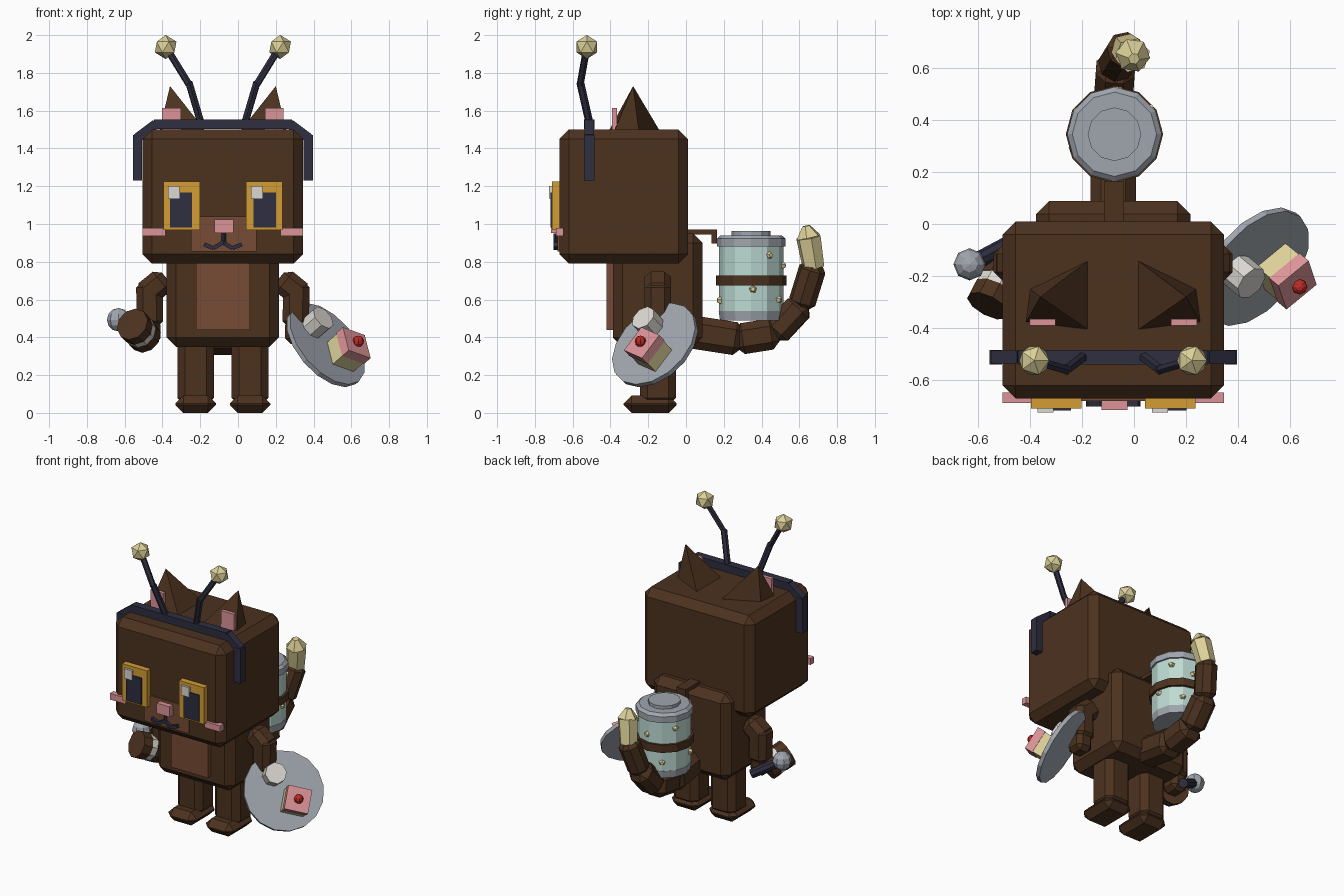
import bpy, bmesh, math
from mathutils import Vector, Matrix

if "Cube" in bpy.data.objects:
    bpy.data.objects.remove(bpy.data.objects["Cube"])


def material(name, r, g, b):
    m = bpy.data.materials.new(name)
    lin = [((c / 255 + 0.055) / 1.055) ** 2.4 for c in (r, g, b)]
    m.diffuse_color = (*lin, 1)
    m.use_nodes = True
    m.node_tree.nodes["Principled BSDF"].inputs["Base Color"].default_value = m.diffuse_color
    return m


BROWN = material("dark brown", 76, 50, 31)
TAN = material("light brown", 118, 76, 53)
NAVY = material("navy", 46, 46, 64)
AMBER = material("amber", 212, 158, 52)
PINK = material("pink", 220, 148, 152)
WHITE = material("off white", 220, 216, 210)
GREY = material("grey", 160, 166, 174)
GLASS = material("pale teal", 190, 219, 211)
CREAM = material("pale yellow", 220, 208, 152)
RED = material("red", 190, 42, 36)
C = -0.08  # mirror plane of the character
SIDES = (("left", -1), ("right", 1))


def finish(name, bm, mat, matrix=None):
    if matrix:
        bm.transform(matrix)
    bmesh.ops.recalc_face_normals(bm, faces=bm.faces[:])
    me = bpy.data.meshes.new(name)
    bm.to_mesh(me)
    bm.free()
    me.materials.append(mat)
    ob = bpy.data.objects.new(name, me)
    bpy.context.collection.objects.link(ob)
    return ob


def block(name, centre, size, mat, bevel=0, frame=None):
    bm = bmesh.new()
    bmesh.ops.create_cube(bm, size=1, matrix=Matrix.Diagonal((*size, 1)))
    if bevel:
        bmesh.ops.bevel(bm, geom=bm.edges[:], offset=bevel, segments=1,
                        profile=0.5, affect='EDGES')
    return finish(name, bm, mat, Matrix.Translation(centre) @ (frame or Matrix()))


def along(p, q):
    p, q = Vector(p), Vector(q)
    return (p + q) / 2, (q - p).length, (q - p).to_track_quat('Z', 'Y').to_matrix().to_4x4()


def link(name, p, q, w, mat, bevel=0, d=None):
    mid, length, rot = along(p, q)
    return block(name, mid, (w, d or w, length), mat, bevel, rot)


def rod(name, p, q, r1, mat, sides=12, r2=None):
    mid, length, rot = along(p, q)
    bm = bmesh.new()
    bmesh.ops.create_cone(bm, cap_ends=True, segments=sides, radius1=r1,
                          radius2=r1 if r2 is None else r2, depth=length)
    return finish(name, bm, mat, Matrix.Translation(mid) @ rot)


def ball(name, centre, r, mat, uv=False):
    bm = bmesh.new()
    if uv:
        bmesh.ops.create_uvsphere(bm, u_segments=8, v_segments=6, radius=r)
    else:
        bmesh.ops.create_icosphere(bm, subdivisions=1, radius=r)
    return finish(name, bm, mat, Matrix.Translation(centre))


# head, torso and chest patch
block("head", (C, -0.33, 1.145), (0.85, 0.68, 0.71), BROWN, 0.05)
block("torso", (C, -0.15, 0.65), (0.595, 0.475, 0.60), BROWN, 0.05)
block("chest_patch", (C, -0.39, 0.62), (0.285, 0.06, 0.36), TAN)

# muzzle, nose and mouth
block("muzzle", (C + 0.005, -0.67, 0.948), (0.345, 0.02, 0.185), TAN)
block("nose", (C + 0.005, -0.69, 0.988), (0.10, 0.05, 0.072), PINK)
rod("mouth_middle", (C + 0.005, -0.69, 0.95), (C + 0.005, -0.69, 0.895), 0.012, NAVY, 4)

for side, s in SIDES:
    def at(d, y, z):
        return (C + s * d, y, z)

    # face
    block(side + "_eye", at(0.219, -0.685, 1.097), (0.193, 0.05, 0.255), AMBER)
    block(side + "_pupil", at(0.222, -0.695, 1.073), (0.118, 0.045, 0.185), NAVY)
    block(side + "_eye_glint", (C - 0.26 if s < 0 else C + 0.18, -0.70, 1.168),
          (0.06, 0.05, 0.067), WHITE)
    block(side + "_cheek", at(0.365, -0.668, 0.958), (0.12, 0.04, 0.043), PINK)
    link(side + "_mouth_inner", at(-0.005, -0.69, 0.905), at(0.05, -0.69, 0.872), 0.022, NAVY)
    link(side + "_mouth_outer", at(0.05, -0.69, 0.872), at(0.10, -0.69, 0.892), 0.022, NAVY)

    # ear: leaning pyramid with a pink patch
    bm = bmesh.new()
    for p in ((0.09, -0.137, 1.49), (0.09, -0.41, 1.49), (0.337, -0.38, 1.49),
              (0.32, -0.25, 1.49), (0.28, -0.28, 1.73)):
        bm.verts.new(at(*p))
    bmesh.ops.convex_hull(bm, input=bm.verts[:])
    finish(side + "_ear", bm, BROWN)
    block(side + "_inner_ear", at(0.272, -0.378, 1.555), (0.10, 0.025, 0.12), PINK)

    # headband side, corner and antenna
    block(side + "_headband_side", at(0.452, -0.512, 1.35), (0.048, 0.055, 0.24), NAVY)
    link(side + "_headband_corner", at(0.455, -0.512, 1.455), at(0.355, -0.512, 1.53),
         0.05, NAVY)
    rod(side + "_antenna_lower", at(0.115, -0.51, 1.53), at(0.18, -0.56, 1.75), 0.021, NAVY, 6)
    rod(side + "_antenna_upper", at(0.18, -0.56, 1.74), at(0.30, -0.525, 1.935), 0.019, NAVY, 6)
    ball(side + "_antenna_ball", at(0.303, -0.525, 1.937), 0.064, CREAM)

    # arm
    link(side + "_shoulder", at(0.30, -0.15, 0.715), at(0.43, -0.15, 0.61), 0.14, BROWN, 0.035)
    link(side + "_forearm", at(0.39, -0.15, 0.70), at(0.385, -0.15, 0.45), 0.14, BROWN, 0.035)
    block(side + "_paw", at(0.39, -0.16, 0.43), (0.12, 0.13, 0.13), BROWN, 0.03)

    # leg
    block(side + "_leg", at(0.144, -0.148, 0.22), (0.195, 0.19, 0.36), BROWN, 0.04)
    block(side + "_foot", at(0.144, -0.19, 0.046), (0.215, 0.28, 0.092), BROWN, 0.042)

block("headband_top", (C, -0.512, 1.528), (0.73, 0.055, 0.052), NAVY)

# tail
path = [(C, 0.02, 0.43), (C, 0.28, 0.39), (C, 0.47, 0.42), (-0.07, 0.61, 0.57),
        (-0.03, 0.675, 0.78)]
for i, w in enumerate((0.175, 0.165, 0.15, 0.135)):
    p, q = Vector(path[i]), Vector(path[i + 1])
    d = (q - p).normalized() * 0.02
    link(f"tail_segment_{i + 1}", p - d, q + d, w, BROWN, 0.04)
rod("tail_tip", (-0.03, 0.675, 0.77), (-0.005, 0.648, 0.93), 0.06, CREAM, 6, 0.068)
rod("tail_tip_point", (-0.005, 0.648, 0.93), (0.0, 0.635, 0.99), 0.068, CREAM, 6, 0.022)

# jar on the back, stacked rings: bottom z, top z, radii, colour
J = Vector((-0.075, 0.345, 0))
for name, z0, z1, r0, r1, mat in (
        ("jar_base", 0.49, 0.54, 0.165, 0.172, GREY),
        ("jar_glass", 0.53, 0.89, 0.17, 0.17, GLASS),
        ("jar_strap", 0.675, 0.728, 0.187, 0.187, BROWN),
        ("jar_lid", 0.88, 0.922, 0.182, 0.182, GREY),
        ("jar_lid_bevel", 0.922, 0.94, 0.182, 0.162, GREY),
        ("jar_knob", 0.935, 0.962, 0.103, 0.103, GREY)):
    rod(name, J + Vector((0, 0, z0)), J + Vector((0, 0, z1)), r0, mat, 12, r1)
block("jar_bracket", (C + 0.003, 0.08, 0.957), (0.073, 0.17, 0.026), BROWN)
block("jar_bracket_hook", (C + 0.003, 0.15, 0.933), (0.073, 0.03, 0.07), BROWN)

# crumbs on the glass, spread around the jar
for i, (deg, z) in enumerate(((35, 0.835), (3, 0.655), (-80, 0.595), (85, 0.78),
                              (120, 0.60), (150, 0.83), (200, 0.62), (60, 0.60))):
    a = math.radians(deg)
    out = Vector((math.cos(a), math.sin(a), 0))
    c = J + Vector((0, 0, z))
    rod(f"jar_crumb_{i + 1}", c + out * 0.155, c + out * 0.183, 0.027, CREAM, 5, 0.012)

# layered biscuit and the handled ball in the left paw
start, end = Vector((-0.56, -0.315, 0.47)), Vector((-0.49, -0.18, 0.40))
for name, a, b, r, mat in (("biscuit_front", 0, 0.4, 0.09, BROWN),
                           ("biscuit_filling", 0.4, 0.65, 0.087, WHITE),
                           ("biscuit_back", 0.65, 1, 0.09, BROWN)):
    rod(name, start.lerp(end, a), start.lerp(end, b), r, mat, 10)
rod("microphone_handle", (-0.62, -0.15, 0.485), (-0.46, -0.065, 0.39), 0.032, NAVY, 8)
ball("microphone_head", (-0.632, -0.155, 0.493), 0.062, GREY, True)

# tilted plate with sweets
n = Vector((0.64, -0.53, 0.56)).normalized()
right = Vector((0, 0, 1)).cross(n).normalized()
up = n.cross(right)
P = Vector((0.466, -0.165, 0.36))


def on_plate(u, v, h):
    return P + right * u + up * v + n * h


rod("plate", on_plate(0, 0, -0.015), on_plate(0, 0, 0.012), 0.26, GREY, 16)
rod("marshmallow", on_plate(-0.057, 0.104, 0), on_plate(-0.057, 0.104, 0.105), 0.07, WHITE, 8)
frame = Matrix((right, up, n)).transposed().to_4x4() @ Matrix.Rotation(math.radians(-19), 4, 'Z')
block("cake_sponge", on_plate(0.05, -0.085, 0.05), (0.148, 0.148, 0.10), CREAM, 0, frame)
block("cake_icing", on_plate(0.05, -0.085, 0.12), (0.156, 0.156, 0.055), PINK, 0, frame)
ball("cake_cherry", on_plate(0.05, -0.085, 0.16), 0.03, RED, True)
